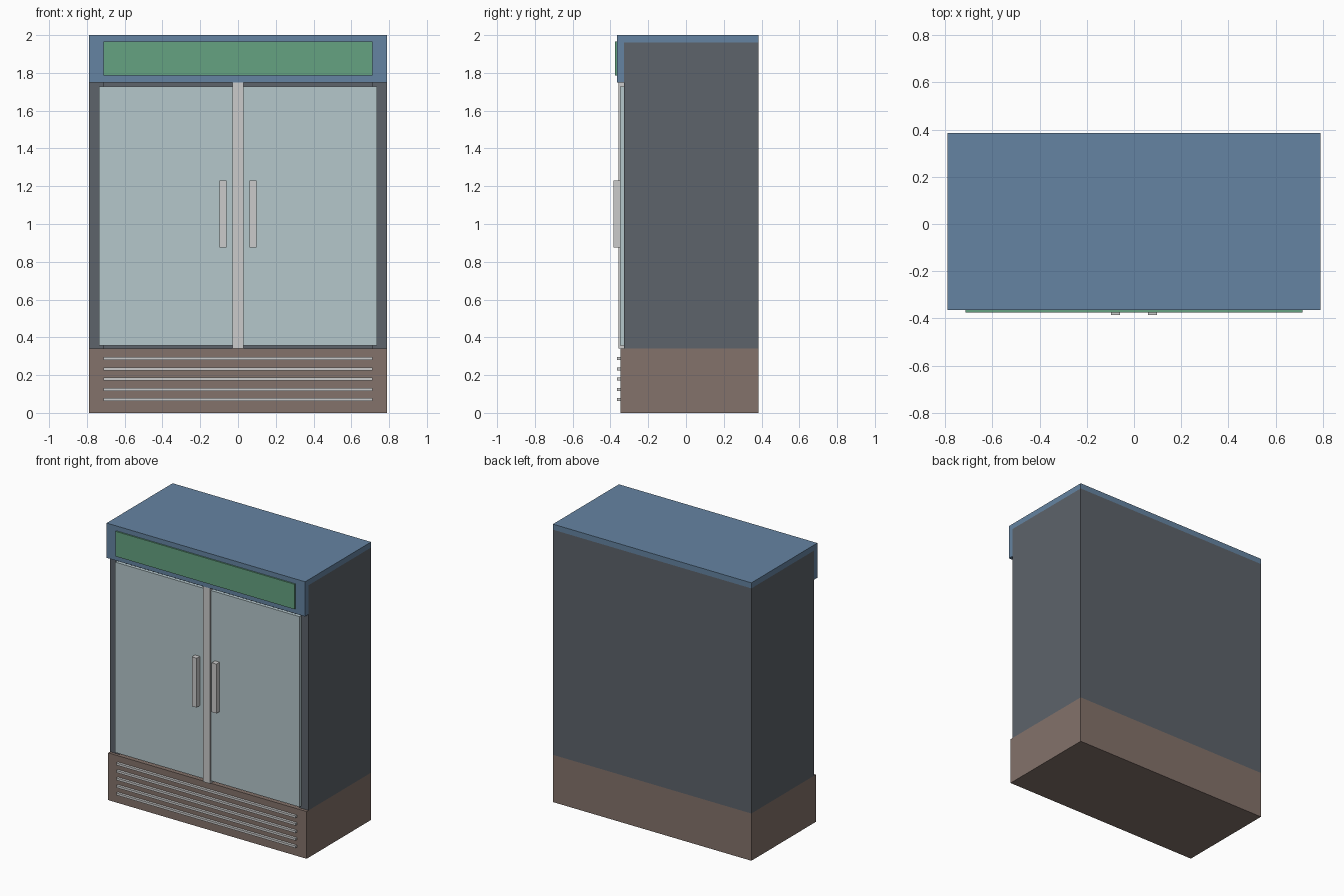
import bpy, bmesh

if "Cube" in bpy.data.objects:
    bpy.data.objects.remove(bpy.data.objects["Cube"])


def material(name, rgb):
    m = bpy.data.materials.new(name)
    m.diffuse_color = (*rgb, 1)
    m.use_nodes = True
    m.node_tree.nodes["Principled BSDF"].inputs["Base Color"].default_value = m.diffuse_color
    return m


BLUE = material("header_blue", (0.13, 0.23, 0.36))
GREEN = material("sign_green", (0.13, 0.36, 0.22))
DARK = material("cabinet_dark", (0.11, 0.125, 0.145))
GLASS = material("door_glass", (0.46, 0.57, 0.60))
BROWN = material("base_brown", (0.23, 0.17, 0.145))


def prism(name, profile, x0, x1, mat=None):
    """Extrude a (y, z) profile along x."""
    bm = bmesh.new()
    face = bm.faces.new([bm.verts.new((x0, y, z)) for y, z in profile])
    ext = bmesh.ops.extrude_face_region(bm, geom=[face])["geom"]
    moved = [v for v in ext if isinstance(v, bmesh.types.BMVert)]
    bmesh.ops.translate(bm, verts=moved, vec=(x1 - x0, 0, 0))
    bmesh.ops.recalc_face_normals(bm, faces=bm.faces)
    me = bpy.data.meshes.new(name)
    bm.to_mesh(me)
    bm.free()
    ob = bpy.data.objects.new(name, me)
    bpy.context.collection.objects.link(ob)
    if mat:
        me.materials.append(mat)
    return ob


def box(name, x, y, z, mat=None):
    (y0, y1), (z0, z1) = y, z
    return prism(name, [(y0, z0), (y1, z0), (y1, z1), (y0, z1)], *x, mat)


W, BACK, FRAME = 0.79, 0.385, -0.327   # half width, rear, cabinet front
INNER = 0.713                          # half width of the opening

# Base plinth with grille bars
box("base", (-W, W), (-0.348, BACK), (0, 0.34), BROWN)
for i in range(5):
    z = 0.071 + i * 0.054
    box(f"grille_bar_{i + 1}", (-INNER, INNER), (-0.366, -0.34), (z - 0.008, z + 0.008))

# Cabinet shell: side walls, back wall and ceiling
for side, s in (("left", -1), ("right", 1)):
    box(f"{side}_wall", sorted((s * INNER, s * W)), (FRAME, BACK), (0.34, 1.96), DARK)
box("back_wall", (-INNER, INNER), (0.31, BACK), (0.34, 1.96), DARK)
box("ceiling", (-INNER, INNER), (FRAME, 0.31), (1.75, 1.96), DARK)

# Header: front fascia and top slab in one profile, with sign panel
prism("header", [(-0.365, 1.75), (FRAME, 1.75), (FRAME, 1.96), (BACK, 1.96),
                 (BACK, 2.0), (-0.365, 2.0)], -W, W, BLUE)
box("sign_panel", (-INNER, INNER), (-0.375, -0.36), (1.785, 1.965), GREEN)

# Doors, handles and centre mullion
for side, s in (("left", -1), ("right", 1)):
    box(f"{side}_door", sorted((s * 0.02, s * 0.735)), (-0.349, FRAME), (0.358, 1.728), GLASS)
    box(f"{side}_handle", sorted((s * 0.06, s * 0.098)), (-0.385, -0.345), (0.875, 1.23))
box("centre_mullion", (-0.029, 0.029), (-0.358, -0.31), (0.34, 1.75))
